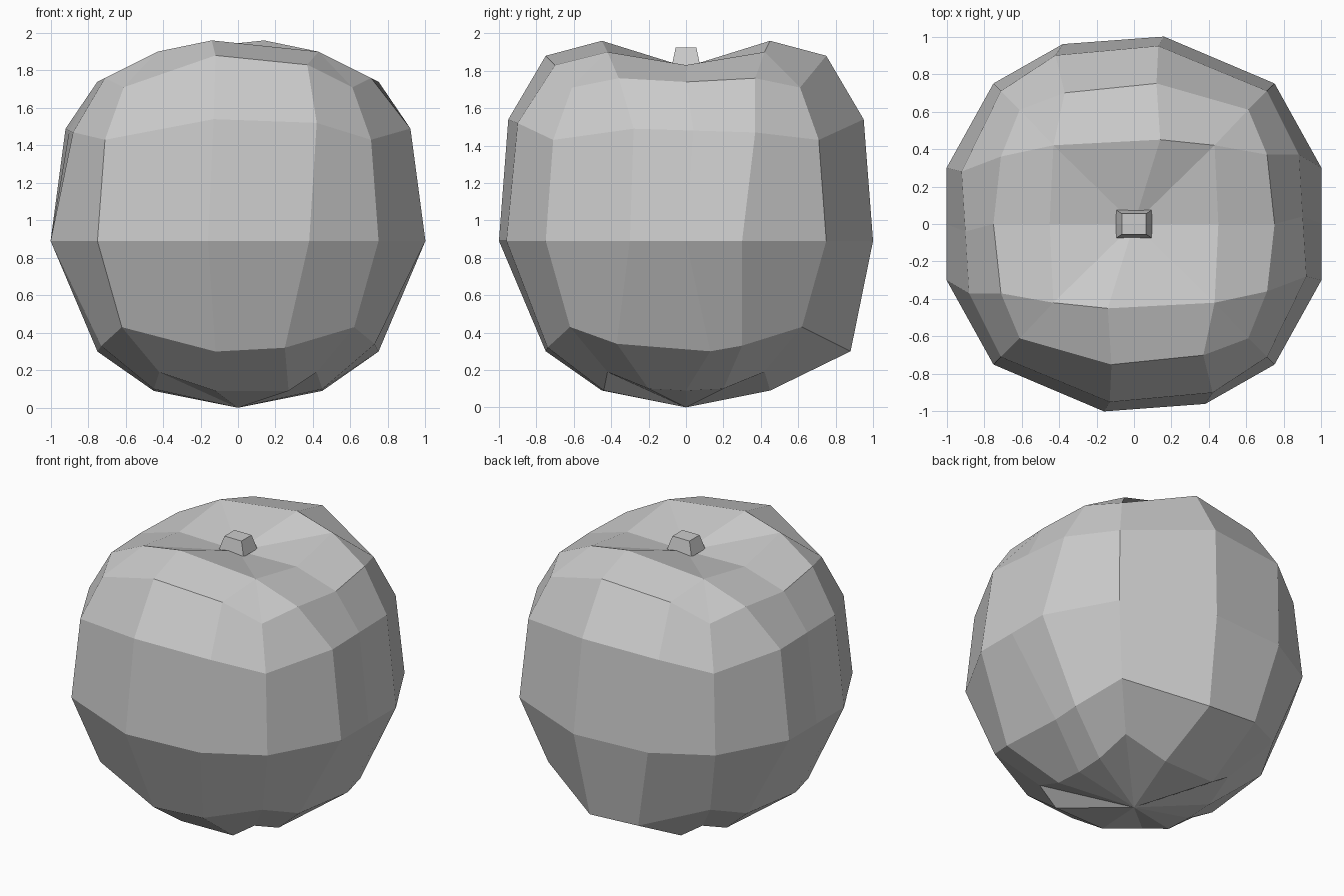
import bpy
import bmesh

default_cube = bpy.data.objects.get("Cube")
if default_cube:
    bpy.data.objects.remove(default_cube, do_unlink=True)

# Single flat colour
grey = bpy.data.materials.new("plain_grey")
grey.use_nodes = True
colour = (0.6, 0.6, 0.6, 1.0)
grey.diffuse_color = colour
for node in grey.node_tree.nodes:
    if node.type == "BSDF_PRINCIPLED":
        node.inputs["Base Color"].default_value = colour


def finish(bm, name):
    """Clean the mesh, make it flat shaded and add it to the scene."""
    bmesh.ops.remove_doubles(bm, verts=bm.verts[:], dist=0.001)
    bmesh.ops.recalc_face_normals(bm, faces=bm.faces[:])
    for face in bm.faces:
        face.smooth = False
    mesh = bpy.data.meshes.new(name)
    bm.to_mesh(mesh)
    bm.free()
    mesh.materials.append(grey)
    obj = bpy.data.objects.new(name, mesh)
    bpy.context.scene.collection.objects.link(obj)
    return obj


def add_face(bm, verts):
    """Add a polygon, skipping corners that coincide."""
    kept = []
    for vert in verts:
        if all((vert.co - other.co).length > 0.001 for other in kept):
            kept.append(vert)
    if len(kept) > 2:
        bm.faces.new(kept)


# Half of each ring: front side, then right side; the rest is a half turn
underside = [(-.42, -.42, .19), (-.12, -.45, .09), (.27, -.44, .09),
             (.42, -.42, .19), (.45, -.2, .1), (.45, 0, .09), (.45, .2, .1)]
lower = [(-.62, -.62, .43), (-.12, -.75, .3), (.25, -.74, .32),
         (.62, -.62, .43), (.73, -.37, .34), (.75, .13, .3), (.73, .3, .33)]
equator = [(-.75, -.75, .89), (-.16, -1, .89), (.38, -.96, .89),
           (.75, -.75, .89), (1, -.3, .89), (1, 0, .89), (1, .3, .89)]
upper = [(-.71, -.71, 1.43), (-.13, -.95, 1.54), (.42, -.9, 1.52),
         (.71, -.71, 1.43), (.92, -.28, 1.49), (.9, .04, 1.48), (.88, .37, 1.47)]
shoulder = [(-.61, -.61, 1.71), (-.12, -.75, 1.88), (.37, -.7, 1.83),
            (.61, -.61, 1.71), (.71, -.36, 1.76), (.75, 0, 1.74), (.71, .37, 1.76)]
front_rim = (.43, -.42, 1.9)
back_rim = (.43, .42, 1.9)
rim = [(-.43, -.42, 1.9), (-.14, -.45, 1.96), front_rim,
       front_rim, front_rim, (.45, 0, 1.83), back_rim]

# Fruit body: stacked rings closed by a bottom tip and a sunken top
bm = bmesh.new()
rings = []
for half in (underside, lower, equator, upper, shoulder, rim):
    whole = half + [(-x, -y, z) for x, y, z in half]
    rings.append([bm.verts.new(p) for p in whole])

# Fuller lower back
for vert in rings[1][8:10]:
    vert.co.y = 0.88

count = len(rings[0])
tip = bm.verts.new((0, 0, 0))
dimple = bm.verts.new((0, 0, 1.82))
for i in range(count):
    j = (i + 1) % count
    for low, high in zip(rings, rings[1:]):
        add_face(bm, (low[i], low[j], high[j], high[i]))
    add_face(bm, (tip, rings[0][j], rings[0][i]))
    add_face(bm, (dimple, rings[-1][i], rings[-1][j]))
finish(bm, "fruit_body")

# Stem: short stub, narrowed at the top
bm = bmesh.new()
bmesh.ops.create_cube(bm, size=1)
for vert in bm.verts:
    top = vert.co.z > 0
    vert.co.x *= 0.13 if top else 0.19
    vert.co.y *= 0.11 if top else 0.15
    vert.co.z = 1.925 if top else 1.83
finish(bm, "stem")
